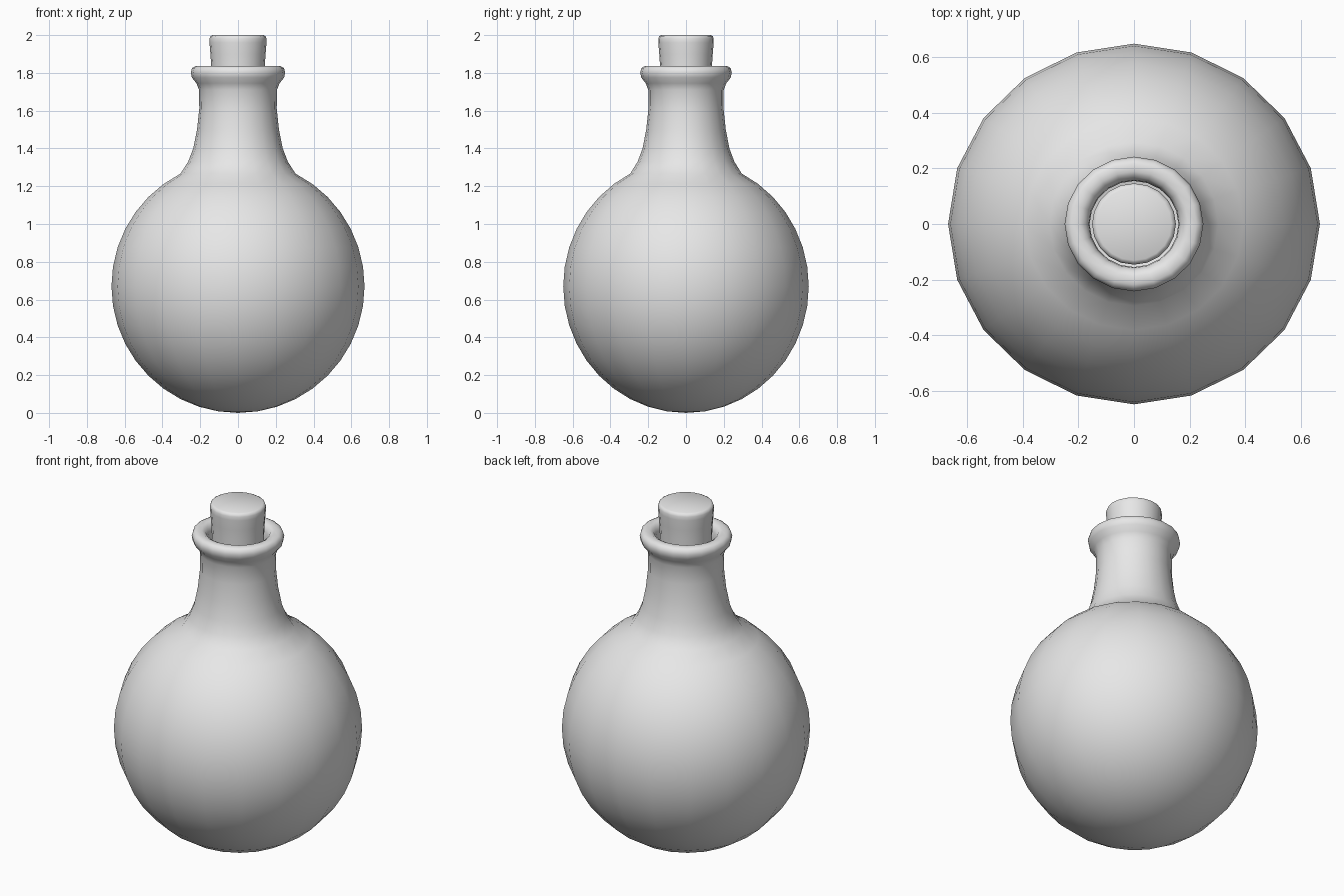
import bpy, bmesh, math
from mathutils import Matrix

SEGMENTS = 20
DEPTH = 0.97  # the flask is slightly narrower front to back

if "Cube" in bpy.data.objects:
    bpy.data.objects.remove(bpy.data.objects["Cube"])

grey = bpy.data.materials.new("plain grey")
grey.use_nodes = True
grey.diffuse_color = (0.8, 0.8, 0.8, 1)
grey.node_tree.nodes["Principled BSDF"].inputs["Base Color"].default_value = (0.8, 0.8, 0.8, 1)


def lathe(name, profile):
    """Spin a (radius, height) profile round z into a smooth object."""
    bm = bmesh.new()
    verts = [bm.verts.new((r, 0, z)) for r, z in profile]
    edges = [bm.edges.new(pair) for pair in zip(verts, verts[1:])]
    bmesh.ops.spin(bm, geom=verts + edges, cent=(0, 0, 0), axis=(0, 0, 1),
                   angle=math.tau, steps=SEGMENTS)
    bmesh.ops.remove_doubles(bm, verts=bm.verts, dist=0.0005)
    bmesh.ops.transform(bm, matrix=Matrix.Diagonal((1, DEPTH, 1, 1)), verts=bm.verts)
    bmesh.ops.recalc_face_normals(bm, faces=bm.faces)
    mesh = bpy.data.meshes.new(name)
    bm.to_mesh(mesh)
    bm.free()
    mesh.materials.append(grey)
    obj = bpy.data.objects.new(name, mesh)
    bpy.context.collection.objects.link(obj)
    bpy.ops.object.select_all(action="DESELECT")
    obj.select_set(True)
    bpy.context.view_layer.objects.active = obj
    bpy.ops.object.shade_smooth_by_angle(angle=math.radians(60))
    return obj


# Flask: round bowl, flared neck, rolled lip and inner neck wall
R = 0.67
bowl = [(R * math.cos(a), R + R * math.sin(a))
        for a in (math.radians(d) for d in range(-90, 64, 9))]
neck = [(0.264, 1.33), (0.237, 1.40), (0.217, 1.5), (0.205, 1.61), (0.206, 1.71)]
lip = [(0.22, 1.745), (0.244, 1.775), (0.25, 1.803), (0.243, 1.826), (0.225, 1.836),
       (0.195, 1.836), (0.175, 1.825), (0.163, 1.80), (0.16, 1.76), (0.16, 1.6)]
lathe("flask", bowl + neck + lip)

# Stopper: slightly tapered plug with a rounded top edge
lathe("stopper", [(0, 1.6), (0.138, 1.6), (0.142, 1.84), (0.146, 1.90), (0.151, 1.96),
                  (0.151, 1.982), (0.146, 1.994), (0.135, 2.0), (0, 2.0)])
